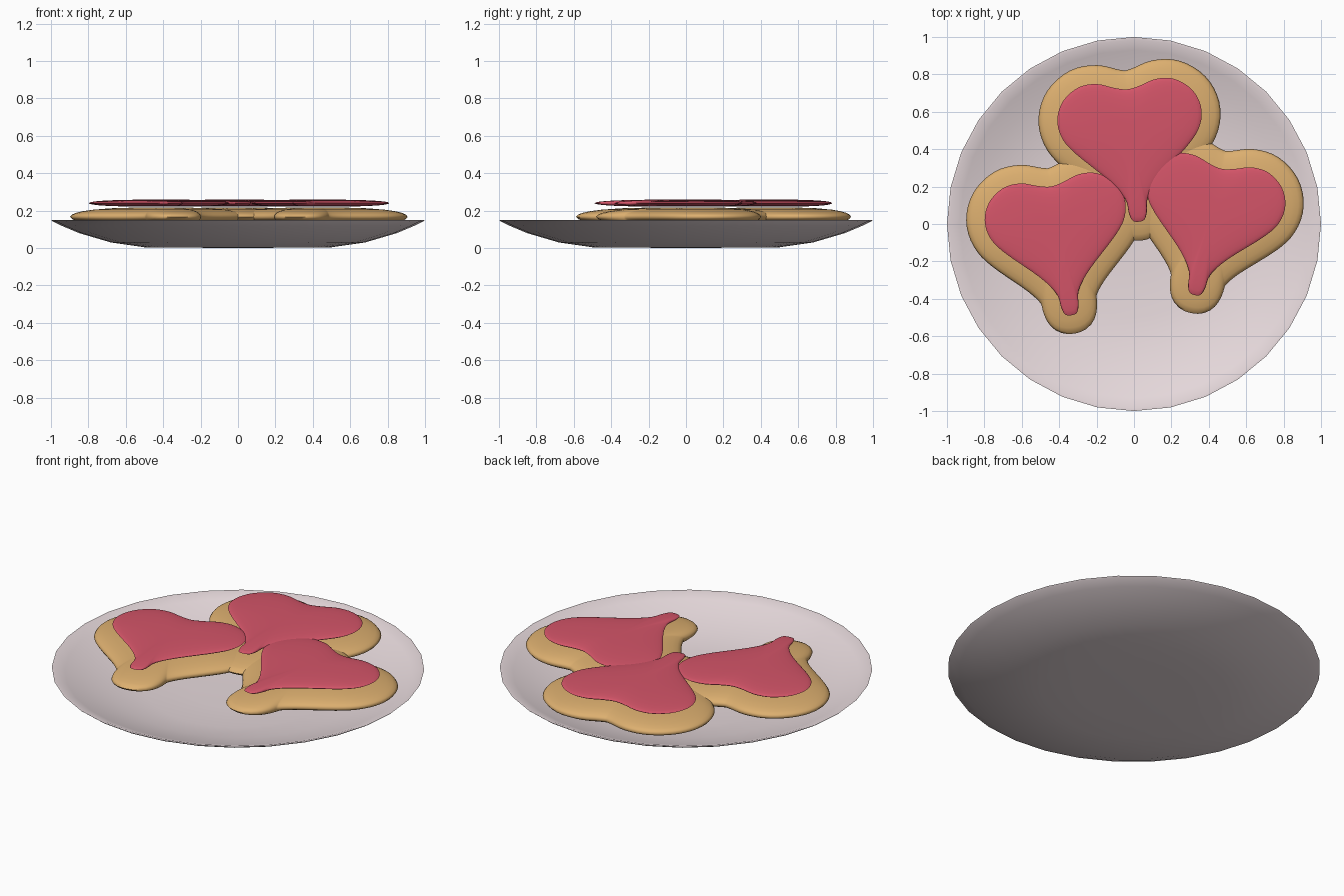
import bpy, bmesh
from math import cos, sin, pi, radians
from mathutils import Vector

if "Cube" in bpy.data.objects:
    bpy.data.objects.remove(bpy.data.objects["Cube"])


def material(name, rgb):
    m = bpy.data.materials.new(name)
    m.diffuse_color = (*rgb, 1)
    m.use_nodes = True
    m.node_tree.nodes["Principled BSDF"].inputs["Base Color"].default_value = m.diffuse_color
    return m


def finish(name, bm, mat, angle):
    bmesh.ops.recalc_face_normals(bm, faces=bm.faces[:])
    me = bpy.data.meshes.new(name)
    bm.to_mesh(me)
    bm.free()
    ob = bpy.data.objects.new(name, me)
    bpy.context.collection.objects.link(ob)
    me.materials.append(mat)
    bpy.ops.object.select_all(action='DESELECT')
    ob.select_set(True)
    bpy.context.view_layer.objects.active = ob
    bpy.ops.object.shade_smooth_by_angle(angle=radians(angle))
    return ob


def loft(bm, rings, start, end):
    """Skin closed rings of points and close both ends with a fan."""
    loops = [[bm.verts.new(p) for p in r] for r in rings]
    n = len(loops[0])
    for a, b in zip(loops, loops[1:]):
        for i in range(n):
            j = (i + 1) % n
            bm.faces.new((a[i], a[j], b[j], b[i]))
    for loop, p in ((loops[0], start), (loops[-1], end)):
        c = bm.verts.new(p)
        for i in range(n):
            bm.faces.new((loop[i], loop[(i + 1) % n], c))


# heart outline: right half, mirrored, then smoothed with a spline
HALF = [(.03, .008), (.046, .045), (.06, .125), (.134, .225), (.30, .385),
        (.362, .475), (.374, .57), (.335, .66), (.25, .722), (.155, .731),
        (.066, .703)]
CTRL = [Vector(p) for p in [(0, 0)] + HALF + [(0, .69)]
        + [(-x, y) for x, y in reversed(HALF)]]


def heart_outline(offset, steps=4):
    n, pts = len(CTRL), []
    for i in range(n):
        a, b, c, d = (CTRL[(i + k) % n] for k in (-1, 0, 1, 2))
        for s in range(steps):
            t = s / steps
            pts.append(.5 * (2 * b + (c - a) * t + (2 * a - 5 * b + 4 * c - d) * t**2
                             + (3 * b - a - 3 * c + d) * t**3))
    out, m = [], len(pts)
    for i in range(m):
        tan = (pts[(i + 1) % m] - pts[i - 1]).normalized()
        out.append(pts[i] + offset * Vector((tan.y, -tan.x)))
    return out


def heart(name, mat, place, offset, z, half_height):
    """Puffed heart that thins towards its edge."""
    (x, y), tilt, size = place
    outline = heart_outline(offset)
    c = Vector((0, .45))
    ca, sa = cos(radians(tilt)), sin(radians(tilt))

    def put(p, h):
        return (x + size * (p.x * ca - p.y * sa), y + size * (p.x * sa + p.y * ca), z + h)

    levels = [.3, .55, .75, .87, .94, .98]
    prof = [(s, -1) for s in levels] + [(1, 0)] + [(s, 1) for s in reversed(levels)]
    rings = [[put(c + (p - c) * s, sign * half_height * (1 - s**3) ** .5) for p in outline]
             for s, sign in prof]
    bm = bmesh.new()
    loft(bm, rings, put(c, -half_height), put(c, half_height))
    finish(name, bm, mat, 80)


china = material("china", (.80, .70, .72))
dough = material("dough", (.72, .43, .16))
pink = material("pink_icing", (.66, .09, .14))

# plate: shallow turned dish
profile = [(.25, .002), (.5, .004), (.68, .03), (.85, .08), (.94, .118), (.992, .143),
           (1, .15), (.985, .15), (.93, .13), (.84, .098), (.68, .055), (.5, .032), (.25, .026)]
bm = bmesh.new()
loft(bm, [[(r * cos(2 * pi * i / 32), r * sin(2 * pi * i / 32), z) for i in range(32)]
          for r, z in profile], (0, 0, 0), (0, 0, .025))
finish("plate", bm, china, 60)

# cookies with icing: tip position, tilt, size
places = {"back": ((.025, .012), 5, 1.03),
          "left": ((-.335, -.488), 9, 1.01),
          "right": ((.325, -.38), -12, 1.0)}
for side, place in places.items():
    heart(side + "_cookie", dough, place, .098, .167, .05)
    heart(side + "_icing", pink, place, 0, .24, .019)
